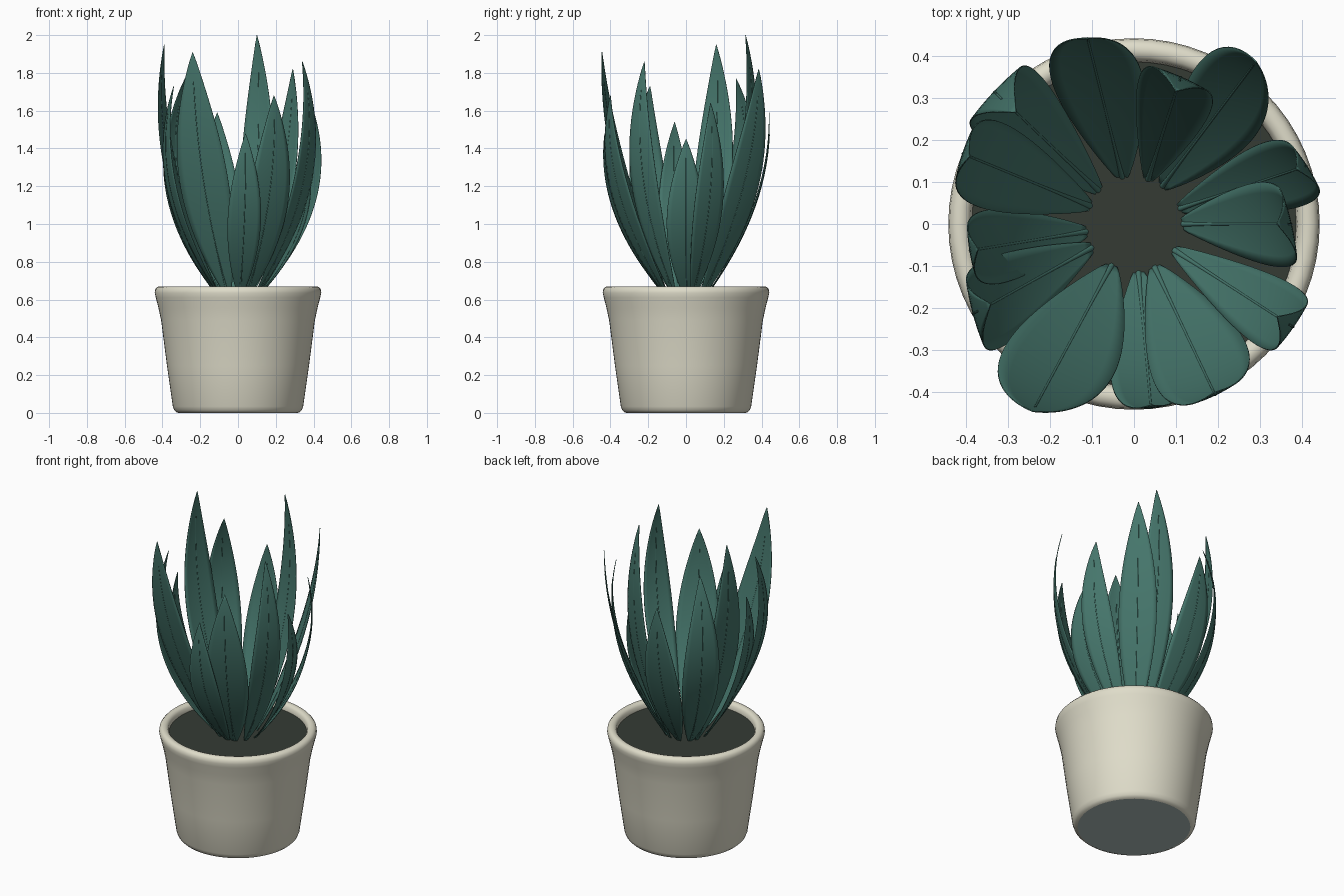
import bpy, math
from mathutils import Vector

if "Cube" in bpy.data.objects:
    bpy.data.objects.remove(bpy.data.objects["Cube"])


def material(name, rgb):
    m = bpy.data.materials.new(name)
    m.diffuse_color = (*rgb, 1)
    m.use_nodes = True
    m.node_tree.nodes["Principled BSDF"].inputs["Base Color"].default_value = m.diffuse_color
    return m


CREAM = material("cream ceramic", (0.74, 0.72, 0.59))
GREEN = material("leaf green", (0.06, 0.18, 0.148))
SOIL = material("dark soil", (0.035, 0.044, 0.034))
GREY = material("grey base", (0.42, 0.51, 0.49))


def make(name, verts, faces, mat, angle=50):
    me = bpy.data.meshes.new(name)
    me.from_pydata(verts, [], faces)
    me.materials.append(mat)
    ob = bpy.data.objects.new(name, me)
    bpy.context.collection.objects.link(ob)
    bpy.ops.object.select_all(action='DESELECT')
    ob.select_set(True)
    bpy.context.view_layer.objects.active = ob
    bpy.ops.object.shade_smooth_by_angle(angle=math.radians(angle))
    return ob


def grid_faces(rows, cols, wrap=False):
    n = cols if wrap else cols - 1
    return [(i * cols + j, i * cols + (j + 1) % cols,
             (i + 1) * cols + (j + 1) % cols, (i + 1) * cols + j)
            for i in range(rows - 1) for j in range(n)]


def ring(r, z, n):
    return [(r * math.cos(2 * math.pi * k / n), r * math.sin(2 * math.pi * k / n), z)
            for k in range(n)]


# Pot: turned wall with a rounded foot and rolled rim
N = 64
profile = [(0.315, 0.0), (0.327, 0.004), (0.337, 0.014), (0.345, 0.034), (0.376, 0.25),
           (0.407, 0.49), (0.421, 0.555), (0.435, 0.61), (0.441, 0.635), (0.438, 0.655),
           (0.427, 0.667), (0.412, 0.67), (0.398, 0.666), (0.389, 0.655), (0.385, 0.635),
           (0.385, 0.6)]
make("pot", [v for r, z in profile for v in ring(r, z, N)],
     grid_faces(len(profile), N, True), CREAM)

# Base disc and soil
make("pot_base", ring(0.316, 0.001, N), [tuple(reversed(range(N)))], GREY)
make("soil", ring(0.386, 0.63, N), [tuple(range(N))], SOIL)

# Leaves: tip x, y, z, radius at half height, full width, yaw in degrees
LEAVES = [
    (-0.11, 0.44, 1.59, 0.38, 0.21, -12),
    (0.10, 0.315, 2.00, 0.34, 0.18, -6),
    (0.29, 0.385, 1.82, 0.385, 0.21, -14),
    (0.385, 0.13, 1.64, 0.39, 0.17, 14),
    (0.34, 0.0, 1.45, 0.345, 0.20, 13),
    (0.34, -0.22, 1.86, 0.415, 0.16, -2),
    (0.19, -0.40, 1.68, 0.385, 0.23, 0),
    (0.04, -0.43, 1.48, 0.375, 0.17, 0),
    (-0.24, -0.445, 1.91, 0.395, 0.26, 14),
    (-0.34, -0.19, 1.73, 0.405, 0.20, -14),
    (-0.37, -0.06, 1.54, 0.355, 0.17, 0),
    (-0.39, 0.16, 1.95, 0.39, 0.20, 4),
    (-0.28, 0.265, 1.77, 0.43, 0.20, 0),
]
R0, Z0, ROWS, COLS, SIDES = 0.105, 0.615, 33, 9, 8

for num, (tx, ty, tz, rm, width, yaw) in enumerate(LEAVES, 1):
    az, rt = math.atan2(ty, tx), math.hypot(tx, ty)
    a, b = 4 * rm - rt - 3 * R0, 2 * rt + 2 * R0 - 4 * rm
    out = Vector((math.cos(az), math.sin(az), 0))
    yz = az + math.radians(yaw)
    normal = Vector((math.cos(yz), math.sin(yz), 0))
    side = Vector((-normal.y, normal.x, 0))

    def spine(s):
        return out * (R0 + a * s + b * s * s) + Vector((0, 0, Z0 + (tz - Z0) * s))

    # Blade: pointed, slightly cupped towards the middle
    verts = []
    for i in range(ROWS):
        s = i / (ROWS - 1)
        half = width / 2 * max(0, math.sin(math.pi * s ** 0.92)) ** 0.9
        half += 0.006 * (1 - s) + 0.0004
        for j in range(COLS):
            u = 2 * j / (COLS - 1) - 1
            verts.append(spine(s) + side * (u * half) - normal * (0.06 * half * u * u))
    blade = make(f"leaf_{num}", verts, grid_faces(ROWS, COLS), GREEN)
    sol = blade.modifiers.new("thickness", 'SOLIDIFY')
    sol.thickness, sol.offset = 0.003, 0

    # Midrib: thin tapering stalk along the blade
    verts = []
    for i in range(ROWS):
        s = 0.88 * i / (ROWS - 1)
        rad = 0.003 + 0.005 * (1 - s) ** 12
        for k in range(SIDES):
            t = 2 * math.pi * k / SIDES
            verts.append(spine(s) + side * (rad * math.cos(t)) + normal * (rad * math.sin(t)))
    make(f"midrib_{num}", verts, grid_faces(ROWS, SIDES, True)
         + [tuple(range((ROWS - 1) * SIDES, ROWS * SIDES))], GREEN)
